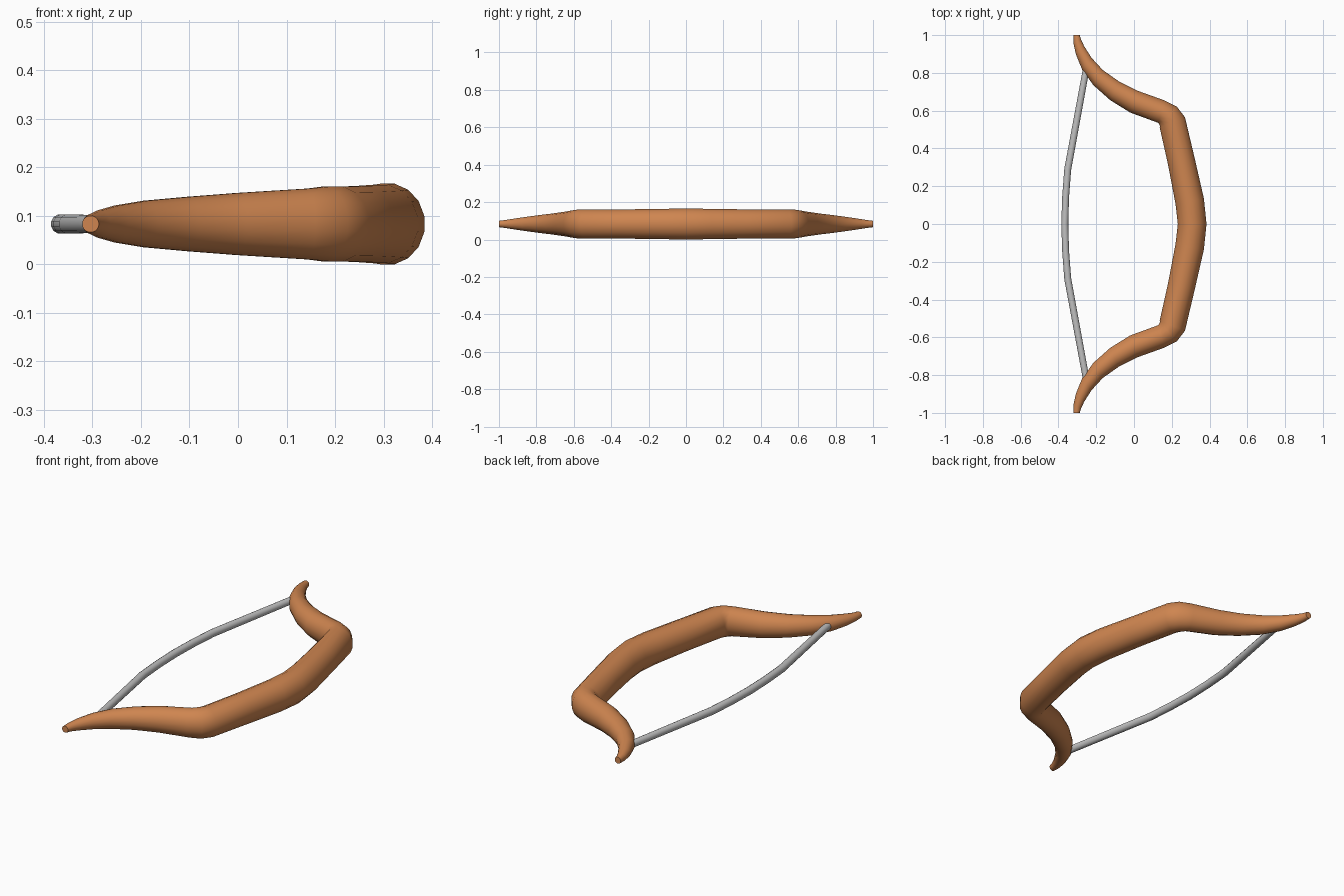
import bpy, bmesh, math
from mathutils import Vector

if "Cube" in bpy.data.objects:
    bpy.data.objects.remove(bpy.data.objects["Cube"])

ZC = 0.083  # height of the bow's mid plane


def material(name, col):
    m = bpy.data.materials.new(name)
    m.diffuse_color = (*col, 1)
    m.use_nodes = True
    m.node_tree.nodes["Principled BSDF"].inputs["Base Color"].default_value = m.diffuse_color
    return m


def loft(name, half, sides, mat):
    """Skin rings given as (outer x, outer y, inner x, inner y, half height),
    listed from the middle to the tip and mirrored in y."""
    rings = [(a, -b, c, -d, h) for a, b, c, d, h in half[:0:-1]] + half
    bm = bmesh.new()
    loops = []
    k = 1 / math.cos(math.pi / sides)
    for xo, yo, xi, yi, h in rings:
        o, i = Vector((xo, yo, ZC)), Vector((xi, yi, ZC))
        c, r = (o + i) / 2, (o - i) / 2
        loop = []
        for s in range(sides):
            a = 2 * math.pi * (s + 0.5) / sides
            loop.append(bm.verts.new(c + r * (math.cos(a) * k)
                                     + Vector((0, 0, h * k * math.sin(a)))))
        loops.append(loop)
    for p, q in zip(loops, loops[1:]):
        for s in range(sides):
            t = (s + 1) % sides
            bm.faces.new((p[s], p[t], q[t], q[s]))
    bm.faces.new(loops[0])
    bm.faces.new(loops[-1][::-1])
    bmesh.ops.recalc_face_normals(bm, faces=bm.faces)
    me = bpy.data.meshes.new(name)
    bm.to_mesh(me)
    bm.free()
    me.materials.append(mat)
    ob = bpy.data.objects.new(name, me)
    bpy.context.collection.objects.link(ob)
    bpy.ops.object.select_all(action='DESELECT')
    ob.select_set(True)
    bpy.context.view_layer.objects.active = ob
    bpy.ops.object.shade_smooth_by_angle(angle=math.radians(40))
    return ob


wood = material("orange_wood", (0.62, 0.235, 0.08))
cord = material("grey_cord", (0.53, 0.53, 0.53))

# Curved wooden bow: thick grip, bent shoulders, tapering recurved tips
loft("bow_limbs", [
    (0.384, 0.00, 0.232, 0.00, 0.083),
    (0.370, 0.135, 0.220, 0.105, 0.081),
    (0.322, 0.345, 0.180, 0.315, 0.078),
    (0.270, 0.565, 0.136, 0.512, 0.077),
    (0.226, 0.622, 0.137, 0.520, 0.077),
    (0.160, 0.655, 0.130, 0.535, 0.073),
    (0.020, 0.705, -0.020, 0.590, 0.064),
    (-0.080, 0.755, -0.125, 0.655, 0.056),
    (-0.165, 0.815, -0.215, 0.735, 0.048),
    (-0.225, 0.880, -0.275, 0.818, 0.038),
    (-0.263, 0.940, -0.308, 0.900, 0.028),
    (-0.280, 0.975, -0.320, 0.955, 0.021),
    (-0.287, 1.000, -0.321, 1.000, 0.017),
], 16, wood)

# Bowstring, bulging away from the grip and ending inside the limbs
loft("bowstring", [
    (-0.348, 0.00, -0.385, 0.00, 0.0195),
    (-0.344, 0.14, -0.380, 0.145, 0.0195),
    (-0.333, 0.285, -0.369, 0.293, 0.0195),
    (-0.238, 0.807, -0.272, 0.814, 0.0180),
], 12, cord)
